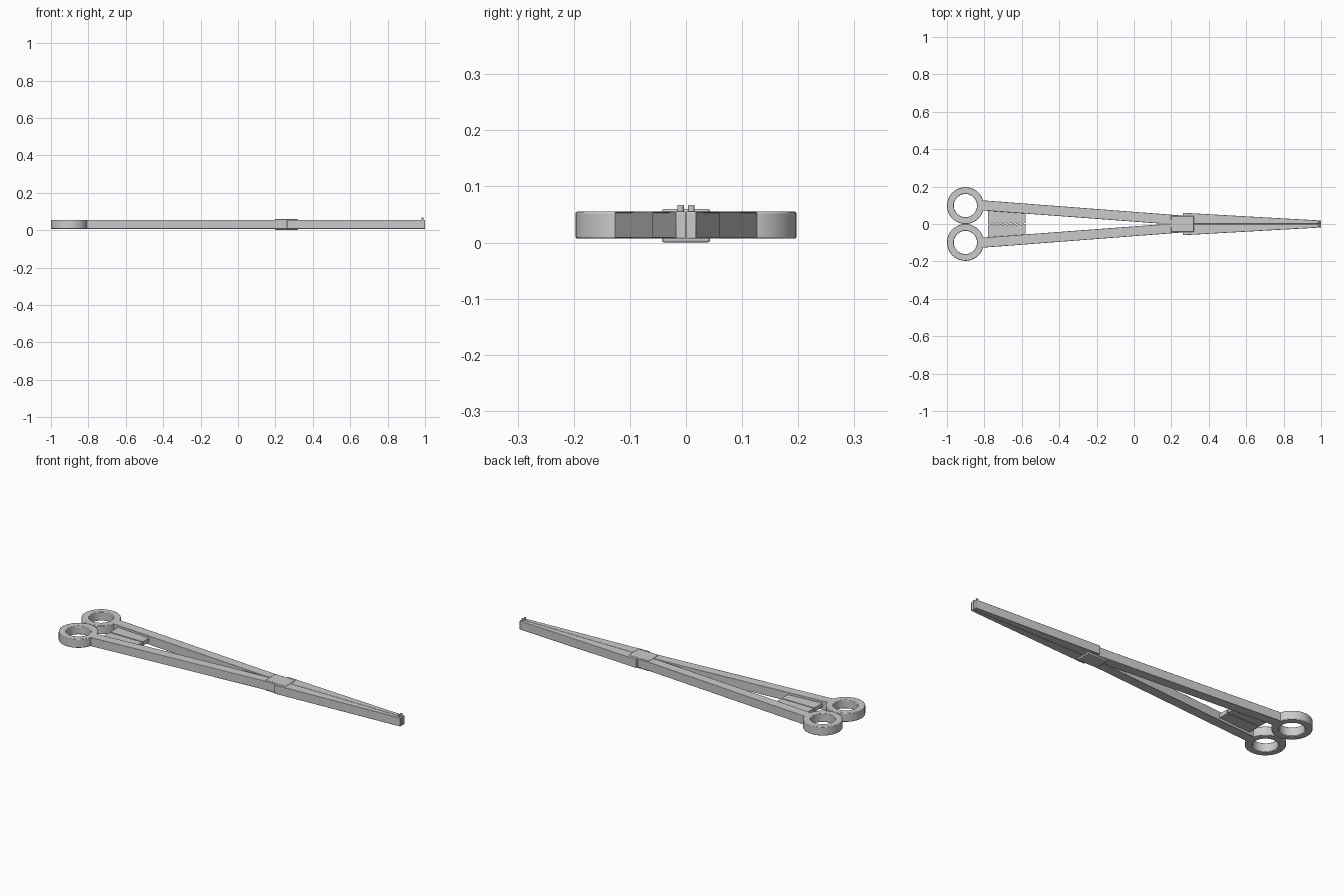
import bpy, bmesh, math
from mathutils import Vector

if "Cube" in bpy.data.objects:
    bpy.data.objects.remove(bpy.data.objects["Cube"])

Z0, Z1 = 0.007, 0.055   # body thickness


def make(name, bm, bevel=0.0):
    bmesh.ops.recalc_face_normals(bm, faces=bm.faces)
    me = bpy.data.meshes.new(name)
    bm.to_mesh(me)
    bm.free()
    ob = bpy.data.objects.new(name, me)
    bpy.context.collection.objects.link(ob)
    if bevel:
        mod = ob.modifiers.new("bevel", 'BEVEL')
        mod.width, mod.segments = bevel, 2
        mod.limit_method = 'ANGLE'
    bpy.context.view_layer.objects.active = ob
    ob.select_set(True)
    bpy.ops.object.shade_smooth_by_angle(angle=math.radians(35))
    ob.select_set(False)
    return ob


def prism(name, outline, z0, z1, bevel=0.0):
    bm = bmesh.new()
    face = bm.faces.new([bm.verts.new((x, y, z0)) for x, y in outline])
    top = bmesh.ops.extrude_face_region(bm, geom=[face])["geom"]
    verts = [v for v in top if isinstance(v, bmesh.types.BMVert)]
    bmesh.ops.translate(bm, verts=verts, vec=(0, 0, z1 - z0))
    return make(name, bm, bevel)


def finger_ring(name, cy):
    # rectangular section swept round the ring centre
    bm = bmesh.new()
    n = 48
    section = [(0.0985, Z0), (0.0985, Z1), (0.062, Z1), (0.062, Z0)]
    loops = []
    for i in range(n):
        a = 2 * math.pi * i / n
        loops.append([bm.verts.new((-0.9015 + r * math.cos(a), cy + r * math.sin(a), z))
                      for r, z in section])
    for i in range(n):
        a, b = loops[i], loops[(i + 1) % n]
        for k in range(4):
            bm.faces.new((a[k], a[(k + 1) % 4], b[(k + 1) % 4], b[k]))
    return make(name, bm, 0.003)


for side, s in (("left", 1), ("right", -1)):
    def flip(points):
        return [(x, y * s) for x, y in points]

    finger_ring(side + "_finger_ring", 0.0985 * s)

    # long tapering handle
    prism(side + "_handle", flip([(-0.815, 0.127), (0.262, 0.045), (0.262, 0.0),
                                  (0.13, 0.003), (-0.815, 0.073)]), Z0, Z1, 0.002)
    # gripping jaw
    prism(side + "_jaw", flip([(0.262, 0.0005), (0.262, 0.06), (0.975, 0.02),
                               (1.0, 0.018), (1.0, 0.0005)]), Z0, Z1, 0.002)
    # ratchet plate with a saw-tooth inner edge
    teeth = []
    for i in range(8):
        x = -0.78 + 0.025 * i
        teeth += [(x, 0.001 if s > 0 else 0.005), (x + 0.024, 0.005 if s > 0 else 0.001)]
    prism(side + "_ratchet", flip(teeth + [(-0.58, 0.085), (-0.78, 0.085)]), 0.021, 0.043)

    # small stud on the jaw tip
    bm = bmesh.new()
    bmesh.ops.create_cone(bm, cap_ends=True, segments=16, radius1=0.006, radius2=0.006, depth=0.018)
    bmesh.ops.translate(bm, verts=bm.verts, vec=Vector((0.986, 0.0095 * s, 0.058)))
    make(side + "_tip_tooth", bm, 0.002)

# box joint
prism("box_joint", [(0.197, -0.043), (0.32, -0.043), (0.32, 0.043), (0.197, 0.043)],
      0.0, 0.06, 0.004)
